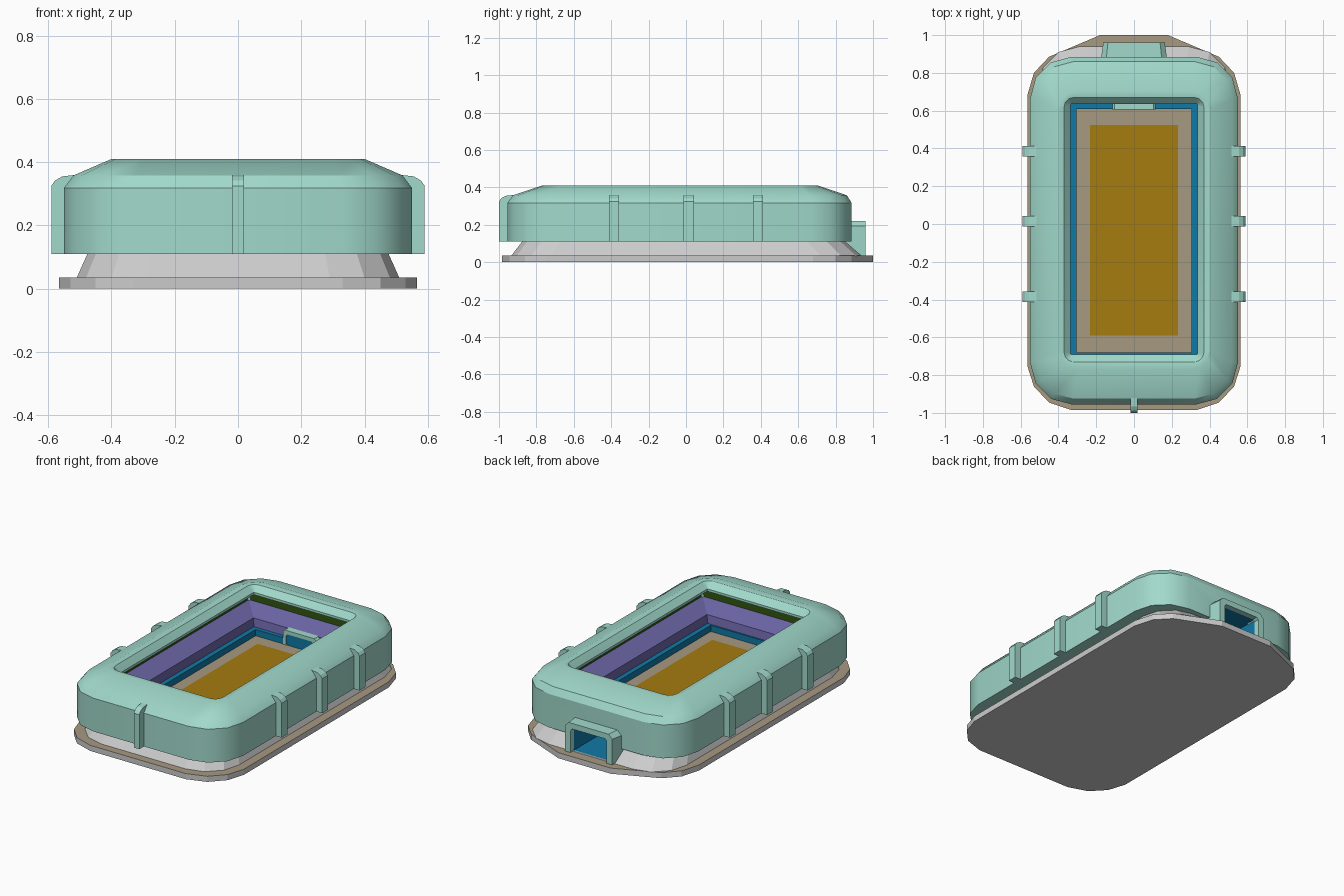
import bpy, bmesh, math

if "Cube" in bpy.data.objects:
    bpy.data.objects.remove(bpy.data.objects["Cube"])


def material(name, rgb):
    m = bpy.data.materials.new(name)
    m.diffuse_color = (*rgb, 1)
    m.use_nodes = True
    m.node_tree.nodes["Principled BSDF"].inputs["Base Color"].default_value = m.diffuse_color
    return m


TEAL = material("teal", (0.36, 0.70, 0.60))
TAN = material("tan", (0.38, 0.32, 0.22))
GOLD = material("gold", (0.38, 0.20, 0.005))
BLUE = material("blue", (0.005, 0.19, 0.38))
PURPLE = material("purple", (0.15, 0.13, 0.38))
GREEN = material("green", (0.03, 0.09, 0.005))


def loop(hx, y0, y1, z, r=0.0, n=3):
    """Rounded rectangle; r = 0 gives four plain corners."""
    if not r:
        return [(hx, y1, z), (-hx, y1, z), (-hx, y0, z), (hx, y0, z)]
    corners = [(hx - r, y1 - r), (r - hx, y1 - r), (r - hx, y0 + r), (hx - r, y0 + r)]
    pts = []
    for k, (cx, cy) in enumerate(corners):
        for i in range(n + 1):
            a = math.radians(90 * (k + i / n))
            pts.append((cx + r * math.cos(a), cy + r * math.sin(a), z))
    return pts


def loft(name, loops, mat=None, around=True, ring=False, caps=False, smooth=0, top_mat=None):
    bm = bmesh.new()
    rows = [[bm.verts.new(p) for p in l] for l in loops]
    n = len(rows[0])
    for j in range(len(rows) if ring else len(rows) - 1):
        a, b = rows[j], rows[(j + 1) % len(rows)]
        for i in range(n if around else n - 1):
            k = (i + 1) % n
            bm.faces.new((a[i], a[k], b[k], b[i]))
    if caps:
        bm.faces.new(rows[0][::-1])
        top = bm.faces.new(rows[-1])
        if top_mat:
            top.material_index = 1
    if caps or ring:
        bmesh.ops.recalc_face_normals(bm, faces=bm.faces)
    me = bpy.data.meshes.new(name)
    bm.to_mesh(me)
    bm.free()
    ob = bpy.data.objects.new(name, me)
    bpy.context.collection.objects.link(ob)
    if mat or top_mat:
        me.materials.append(mat)
    if top_mat:
        me.materials.append(top_mat)
    if smooth:
        bpy.ops.object.select_all(action='DESELECT')
        ob.select_set(True)
        bpy.context.view_layer.objects.active = ob
        bpy.ops.object.shade_smooth_by_angle(angle=math.radians(smooth))
    return ob


def bowl(d, z):
    """Square loop around the roof opening, grown by d."""
    return loop(0.335 + d, -0.69 - d, 0.635 + d, z)


# base plate with tan top
half = [(0.18, 1.0), (0.45, 0.885), (0.53, 0.80), (0.565, 0.68),
        (0.565, -0.75), (0.53, -0.86), (0.45, -0.945), (0.33, -0.985)]
outline = [(-x, y) for x, y in half] + half[::-1]
loft("base_plate", [[(x, y, z) for x, y in outline] for z in (0, 0.035)],
     caps=True, top_mat=TAN)

# tapered podium
podium = loft("podium", [loop(0.51, -0.935, 0.94, 0.034, 0.22),
                         loop(0.475, -0.875, 0.85, 0.112, 0.20)], caps=True)

# outer wall and roof as one closed ring
R = 0.003
shell = loft("outer_shell", [
    loop(0.46, -0.86, 0.80, 0.11, 0.16),
    loop(0.55, -0.955, 0.885, 0.11, 0.22),
    loop(0.55, -0.955, 0.885, 0.318, 0.22),
    loop(0.52, -0.925, 0.86, 0.358, 0.20),
    loop(0.40, -0.77, 0.705, 0.41, 0.10),
    loop(0.37, -0.73, 0.67, 0.405, 0.05),
    loop(0.335, -0.69, 0.635, 0.37, R),
    loop(0.335, -0.69, 0.635, 0.355, R),
    loop(0.46, -0.815, 0.76, 0.345, 0.02),
], TEAL, ring=True, smooth=32)

# playing field
loft("field_surround", [loop(0.305, -0.68, 0.61, z) for z in (0.105, 0.116)], TAN, caps=True)
loft("pitch", [loop(0.232, -0.59, 0.525, z) for z in (0.110, 0.118)], GOLD, caps=True)

# barrier, stands and rear wall stepping outward
loft("barrier", [loop(0.305, -0.68, 0.61, 0.112), loop(0.305, -0.68, 0.61, 0.155),
                 bowl(0, 0.155)], BLUE)
loft("seating", [bowl(0, 0.155), bowl(0.008, 0.205), bowl(0.115, 0.25)], PURPLE)
loft("rear_wall", [bowl(0.115, 0.25), bowl(0.115, 0.352)], GREEN)


# ribs: a chamfered profile swept across the rib width
PROFILE = [(0.08, 0.11), (0.0, 0.11), (0.0, 0.325), (0.012, 0.342), (0.035, 0.355), (0.08, 0.36)]
for side, label in ((1, "right"), (-1, "left")):
    for i, y in enumerate((-0.385, 0.015, 0.385)):
        loft(f"{label}_rib_{i + 1}",
             [[(side * (0.59 - d), y + w, z) for d, z in PROFILE] for w in (-0.028, 0.028)],
             TEAL, caps=True)
loft("front_rib", [[(w, -1.0 + d, z) for d, z in PROFILE] for w in (-0.019, 0.019)],
     TEAL, caps=True)


# tunnel portals: chamfered arch frames
def arch(w, h, c, y, z0):
    return [(-w, y, z0), (-w, y, h - c), (c - w, y, h), (w - c, y, h), (w, y, h - c), (w, y, z0)]


loft("outer_portal", [arch(0.185, 0.22, 0.03, 0.80, 0.034), arch(0.163, 0.22, 0.025, 0.96, 0.034),
                      arch(0.125, 0.185, 0.012, 0.96, 0.034), arch(0.125, 0.185, 0.012, 0.87, 0.034)],
     TEAL, around=False)
loft("inner_portal", [arch(0.115, 0.208, 0.012, 0.65, 0.112), arch(0.115, 0.208, 0.012, 0.606, 0.112),
                      arch(0.092, 0.185, 0.008, 0.606, 0.112), arch(0.092, 0.185, 0.008, 0.64, 0.112)],
     TEAL, around=False)
loft("inner_doorway", [[(-0.095, 0.609, z), (0.095, 0.609, z)] for z in (0.112, 0.19)],
     BLUE, around=False)


# tunnel passage cut through shell and podium, lined in blue
def passage(w, h, y, z0):
    return [(-w, y, z0), (-w, y, h), (w, y, h), (w, y, z0)]


cutter = loft("tunnel_cutter", [passage(0.124, 0.184, y, 0.037) for y in (0.66, 1.02)], caps=True)
cutter.hide_render = True
cutter.hide_set(True)
for ob in (shell, podium):
    mod = ob.modifiers.new("tunnel", 'BOOLEAN')
    mod.object = cutter
    mod.operation = 'DIFFERENCE'
    mod.solver = 'EXACT'
loft("tunnel_lining", [passage(0.122, 0.182, y, 0.039) for y in (0.93, 0.665)], BLUE)
loft("tunnel_end", [[(-0.122, 0.666, z), (0.122, 0.666, z)] for z in (0.039, 0.182)],
     BLUE, around=False)
